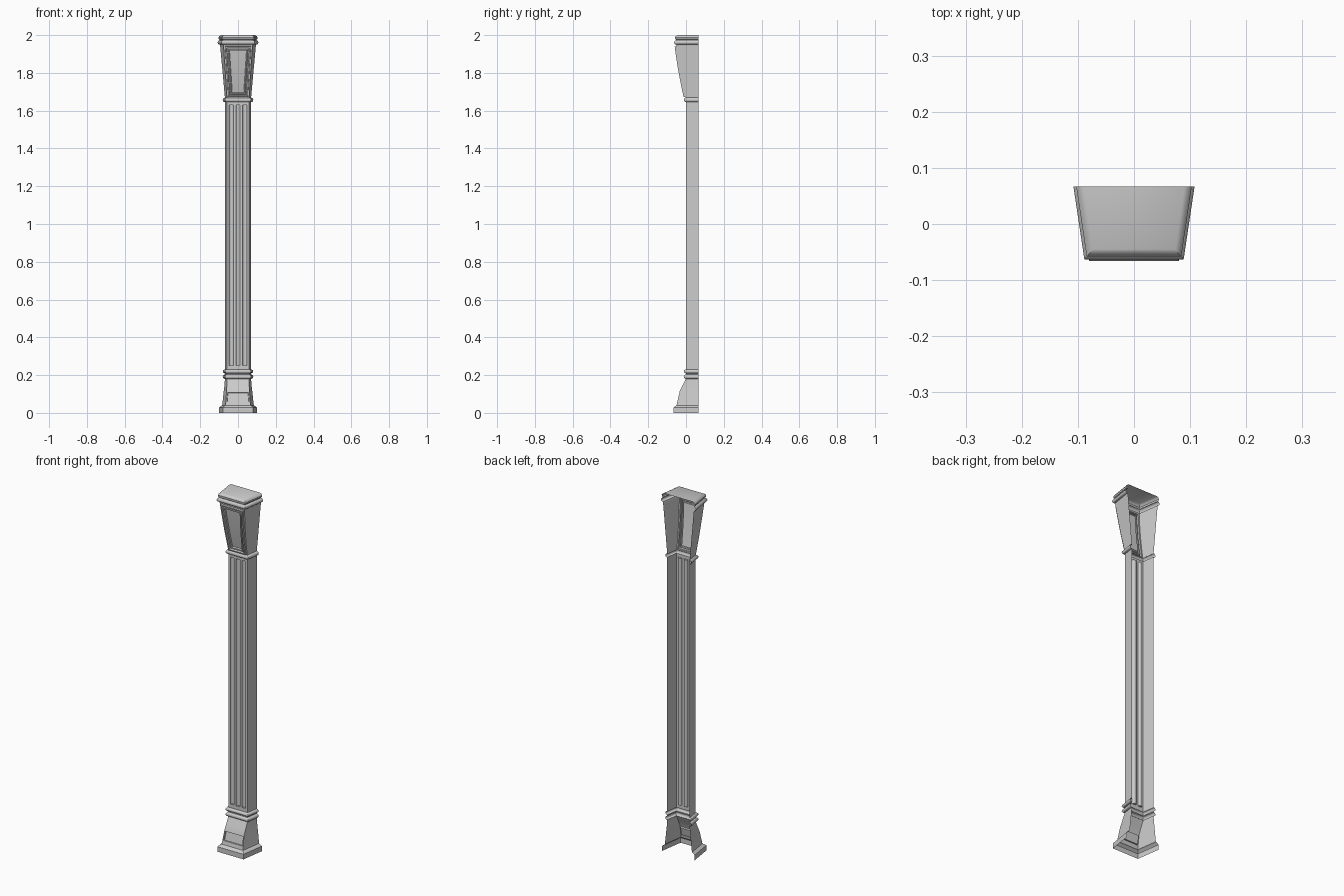
import bpy, bmesh, math

if "Cube" in bpy.data.objects:
    bpy.data.objects.remove(bpy.data.objects["Cube"])

BACK = 0.067      # open back plane
SLANT = 0.15      # sides splay outward towards the back


def finish(name, bm, smooth=True):
    me = bpy.data.meshes.new(name)
    bm.to_mesh(me)
    bm.free()
    ob = bpy.data.objects.new(name, me)
    bpy.context.collection.objects.link(ob)
    if smooth:
        bpy.context.view_layer.objects.active = ob
        ob.select_set(True)
        bpy.ops.object.shade_smooth_by_angle(angle=math.radians(35))
        ob.select_set(False)
    return ob


def front_x(xb, yf):
    return xb - SLANT * (BACK - yf)


def shell(profile, front=True, top=False):
    """Three-sided shell through rings of (z, half width at back, front y)."""
    bm = bmesh.new()
    rings, fronts = [], []
    for z, xb, yf in profile:
        xf = front_x(xb, yf)
        rings.append([bm.verts.new(p) for p in
                      ((-xb, BACK, z), (-xf, yf, z), (xf, yf, z), (xb, BACK, z))])
    for a, b in zip(rings, rings[1:]):
        for j in range(3):
            if j == 1 and not front:
                continue
            f = bm.faces.new((a[j], a[j + 1], b[j + 1], b[j]))
            if j == 1:
                fronts.append(f)
    if top:
        bm.faces.new(rings[-1])
    bm.normal_update()
    return bm, fronts


def inset(bm, faces, steps):
    for thickness, depth in steps:
        bmesh.ops.inset_region(bm, faces=faces, thickness=thickness, depth=depth,
                               use_boundary=True, use_even_offset=True)
        bm.normal_update()


def bead(z0, z1, xb, yf, r, n=6):
    """Half-round moulding profile projecting by r."""
    zm, h = (z0 + z1) / 2, (z1 - z0) / 2
    pts = []
    for i in range(n + 1):
        a = -math.pi / 2 + math.pi * i / n
        o = r * math.cos(a)
        pts.append((zm + h * math.sin(a), xb + o, yf - o))
    return pts


# plinth
bm, _ = shell([(0, .100, -.066), (.028, .100, -.066), (.034, .094, -.060), (.040, .084, -.050)])
finish("plinth", bm)

# flared base with a sunken panel low on its front
bm, fr = shell([(.040, .084, -.050), (.055, .082, -.047), (.115, .0755, -.033),
                (.145, .072, -.018), (.182, .069, 0)])
inset(bm, [fr[1]], [(.006, 0), (.002, -.007)])
finish("flared_base", bm)

# double collar at the foot of the shaft
prof = bead(.180, .203, .069, 0, .012) + bead(.209, .230, .069, 0, .012)
bm, _ = shell(prof)
finish("lower_collar", bm)

# shaft sides
Z0, Z1, F0, F1 = .228, 1.648, .250, 1.630
XB, YF = .069, 0.0
bm, _ = shell([(Z0, XB, YF), (Z1, XB, YF)], front=False)

# fluted shaft front
def quad(pts):
    bm.faces.new([bm.verts.new(p) for p in pts])

def flat(x0, x1, z0, z1):
    quad([(x0, YF, z0), (x1, YF, z0), (x1, YF, z1), (x0, YF, z1)])

xf = front_x(XB, YF)
R, DEPTH, N = .0115, .011, 8
centres = (-.036, 0, .036)
flat(-xf, xf, Z0, F0)
flat(-xf, xf, F1, Z1)
edges = [-xf]
for c in centres:
    edges += [c - R, c + R]
edges.append(xf)
for a, b in zip(edges[::2], edges[1::2]):
    flat(a, b, F0, F1)
for c in centres:
    arc = [(c - R * math.cos(math.pi * i / N), YF + DEPTH * math.sin(math.pi * i / N))
           for i in range(N + 1)]
    for (xa, ya), (xc, yc) in zip(arc, arc[1:]):
        quad([(xa, ya, F0), (xc, yc, F0), (xc, yc, F1), (xa, ya, F1)])
    quad([(x, y, F0) for x, y in reversed(arc)])
    quad([(x, y, F1) for x, y in arc])
bmesh.ops.remove_doubles(bm, verts=bm.verts[:], dist=1e-5)
finish("fluted_shaft", bm)

# collar under the capital
bm, _ = shell(bead(1.645, 1.669, .069, 0, .012))
finish("upper_collar", bm)

# flared capital with a raised frame and sunken panel
prof = []
for i in range(9):
    t = i / 8
    prof.append((1.666 + .282 * t, .069 + .026 * t, -.002 - .050 * (1.3 * t - .3 * t * t)))
bm, fr = shell(prof)
inset(bm, fr, [(.007, 0), (.001, .009), (.007, 0), (.002, -.009),
               (.004, 0), (.003, .004), (.004, 0), (.002, -.008)])
finish("panelled_capital", bm)

# stepped cap with a closed top
cx, cy = .090, -.045
prof = [(1.943, .094, -.050)] + bead(1.950, 1.973, cx + .006, cy - .006, .012)
prof += [(1.976, cx + .007, cy - .007), (1.979, cx + .012, cy - .012),
         (1.988, cx + .013, cy - .013), (1.995, cx + .009, cy - .009), (2.0, cx, cy)]
bm, _ = shell(prof, top=True)
finish("cap_moulding", bm)
